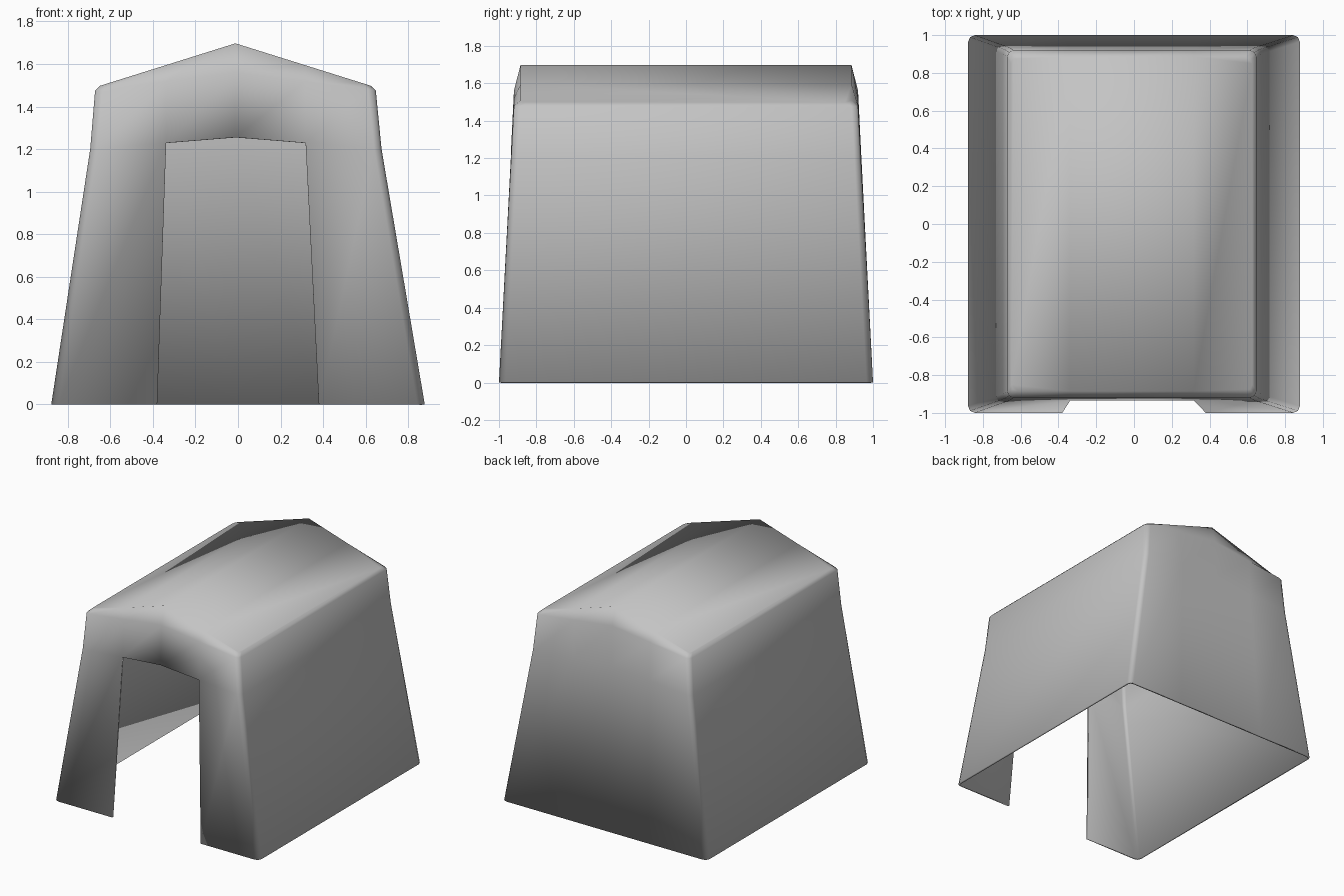
import bpy
import bmesh

cube = bpy.data.objects.get("Cube")
if cube:
    bpy.data.objects.remove(cube, do_unlink=True)

# Single cloth colour
cloth = bpy.data.materials.new("grey_canvas")
cloth.use_nodes = True
grey = (0.55, 0.55, 0.55, 1)
cloth.diffuse_color = grey
cloth.node_tree.nodes["Principled BSDF"].inputs["Base Color"].default_value = grey

CORNER = 0.035


def ring(bm, half_x, half_y, shift, door, z_side, z_mid):
    """Closed outline with clipped corners, door columns and a raised middle."""
    r = CORNER
    front = [(-half_x, r - half_y), (0.3 * r - half_x, 0.3 * r - half_y),
             (r - half_x, -half_y), (-door, -half_y), (0, -half_y)]
    front += [(-x, y) for x, y in reversed(front[:-1])]
    outline = front + [(-x, -y) for x, y in front]
    return [bm.verts.new((x + shift, y, z_mid - (z_mid - z_side) * abs(x) / half_x))
            for x, y in outline]


# Tent shell: ground, door head, below the roof edge, roof edge
bm = bmesh.new()
levels = [
    ring(bm, 0.878, 1.0, 0, 0.38, 0, 0),
    ring(bm, 0.685, 0.935, -0.01, 0.328, 1.2, 1.255),
    ring(bm, 0.66, 0.92, -0.012, 0.328, 1.475, 1.56),
    ring(bm, 0.638, 0.885, -0.012, 0.328, 1.497, 1.697),
]
count = len(levels[0])
half = count // 2
middle = half // 2

# Walls, leaving the doorway open in the front
for level, (low, high) in enumerate(zip(levels, levels[1:])):
    for i in range(count):
        if level == 0 and i in (middle - 1, middle):
            continue
        j = (i + 1) % count
        bm.faces.new((low[i], low[j], high[j], high[i]))

# Two roof slopes meeting at the ridge
top = levels[-1]
bm.faces.new(top[middle:middle + half + 1])
bm.faces.new(top[middle + half:] + top[:middle + 1])

bm.normal_update()
mesh = bpy.data.meshes.new("tent_shell")
bm.to_mesh(mesh)
bm.free()
mesh.materials.append(cloth)
mesh.shade_smooth()

tent = bpy.data.objects.new("tent_shell", mesh)
bpy.context.collection.objects.link(tent)

# Cloth thickness, inward
solid = tent.modifiers.new("cloth_thickness", "SOLIDIFY")
solid.thickness = 0.015
solid.offset = -1
solid.use_even_offset = True
